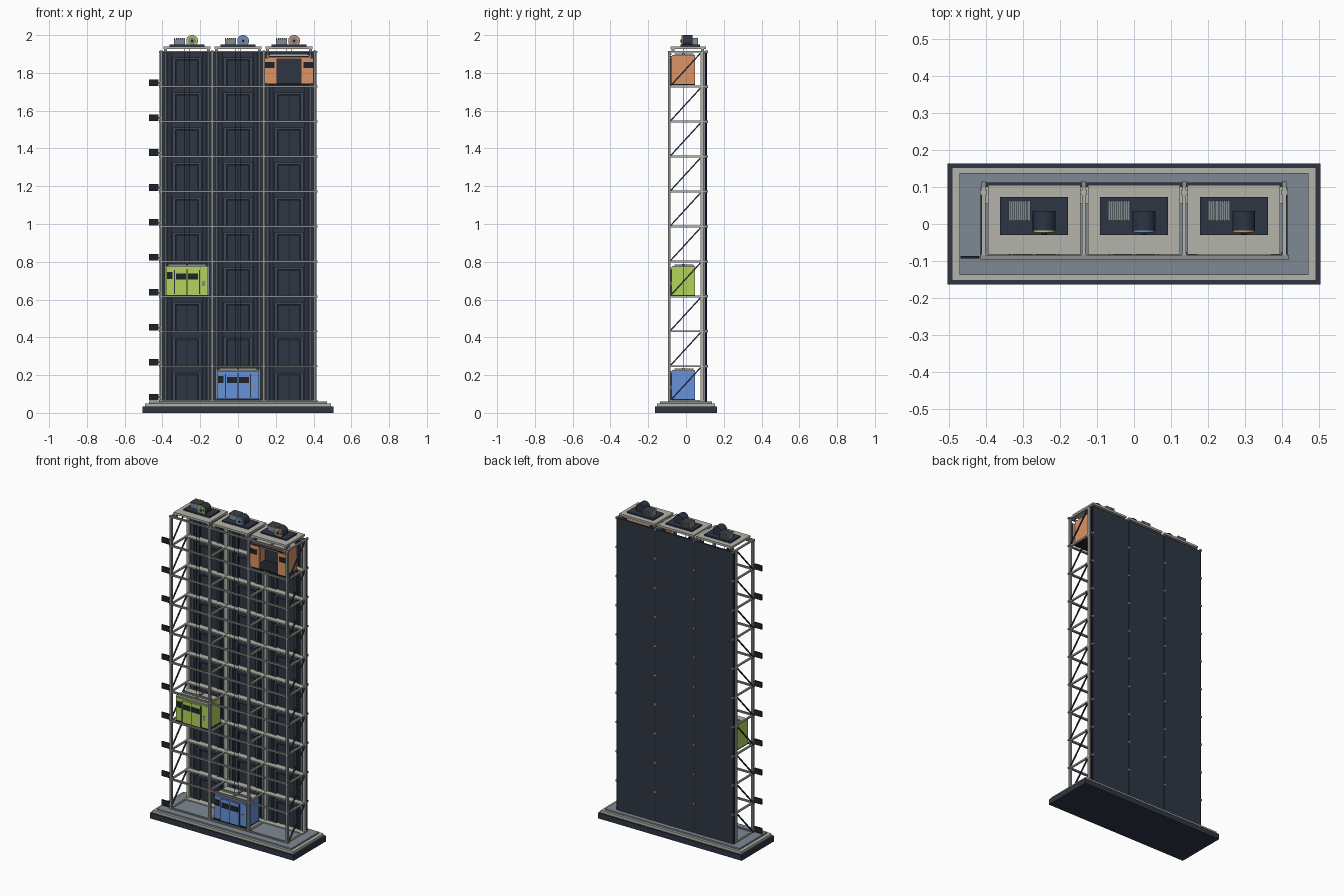
import bpy, bmesh, math
from mathutils import Matrix, Vector

old = bpy.data.objects.get("Cube")
if old:
    bpy.data.objects.remove(old, do_unlink=True)


def material(name, rgb):
    # sRGB bytes to linear
    lin = [((c / 255 + 0.055) / 1.055) ** 2.4 for c in rgb] + [1]
    m = bpy.data.materials.new(name)
    m.use_nodes = True
    m.diffuse_color = lin
    m.node_tree.nodes["Principled BSDF"].inputs["Base Color"].default_value = lin
    return m


NAVY = material("dark navy", (46, 54, 68))
SLATE = material("slate", (62, 72, 87))
STEEL = material("blue grey", (126, 138, 148))
POST = material("grey metal", (140, 144, 141))
BEIGE = material("warm grey", (180, 180, 171))
BLACK = material("near black", (30, 34, 42))
LIME = material("lime", (180, 212, 92))
BLUE = material("blue", (102, 146, 218))
ORANGE = material("orange", (218, 148, 102))


def finish(name, mat, bm):
    mesh = bpy.data.meshes.new(name)
    bm.to_mesh(mesh)
    bm.free()
    mesh.materials.append(mat)
    ob = bpy.data.objects.new(name, mesh)
    bpy.context.collection.objects.link(ob)
    return ob


def boxes(name, mat, items):
    # each item is x0, x1, y0, y1, z0, z1
    bm = bmesh.new()
    for x0, x1, y0, y1, z0, z1 in items:
        m = Matrix.Translation(((x0 + x1) / 2, (y0 + y1) / 2, (z0 + z1) / 2))
        bmesh.ops.create_cube(bm, size=1, matrix=m @ Matrix.Diagonal((x1 - x0, y1 - y0, z1 - z0, 1)))
    return finish(name, mat, bm)


def rods(name, mat, pairs, width):
    # square bars between two points
    bm = bmesh.new()
    for a, b in pairs:
        a, b = Vector(a), Vector(b)
        d = b - a
        m = Matrix.Translation((a + b) / 2) @ d.to_track_quat('Z', 'Y').to_matrix().to_4x4()
        bmesh.ops.create_cube(bm, size=1, matrix=m @ Matrix.Diagonal((width, width, d.length, 1)))
    return finish(name, mat, bm)


def drum(name, mat, x, z, radius, y0, y1):
    # cylinder lying along y
    bm = bmesh.new()
    m = Matrix.Translation((x, (y0 + y1) / 2, z)) @ Matrix.Rotation(math.pi / 2, 4, 'X')
    bmesh.ops.create_cone(bm, cap_ends=True, segments=28, radius1=radius, radius2=radius,
                          depth=y1 - y0, matrix=m)
    ob = finish(name, mat, bm)
    bpy.ops.object.select_all(action='DESELECT')
    ob.select_set(True)
    bpy.context.view_layer.objects.active = ob
    bpy.ops.object.shade_smooth_by_angle()


def slab(name, mat, x, y, z0, z1):
    boxes(name, mat, [(-x, x, -y, y, z0, z1)])


FLOORS, PITCH, BASE, TOP = 10, 0.185, 0.062, 1.915
LEVELS = [BASE + i * PITCH for i in range(FLOORS + 1)]
SHAFTS = (-0.27, 0, 0.27)
LINES = (-0.407, -0.136, 0.136, 0.407)

# stepped base
slab("base_plinth", NAVY, 0.505, 0.163, 0, 0.034)
slab("base_step", BEIGE, 0.493, 0.153, 0.034, 0.05)
slab("pit_floor", STEEL, 0.472, 0.138, 0.05, 0.06)

# upright posts, front and back
boxes("front_posts", POST, [(x - .007, x + .007, -.095, -.081, .06, TOP) for x in LINES])
boxes("back_posts", BEIGE, [(x - .009, x + .009, .078, .092, .06, TOP) for x in LINES])
boxes("guide_rails", STEEL, [(x + s * .115 - .004, x + s * .115 + .004, .084, .1, .06, TOP)
                             for x in SHAFTS for s in (-1, 1)])

# beams at every floor
boxes("front_beams", POST, [(-.417, .42, -.096, -.084, z - .005, z + .005) for z in LEVELS])
boxes("side_beams", BEIGE, [(x - .005, x + .005, -.085, .1, z - .005, z + .005)
                            for z in LEVELS for x in LINES])
boxes("landing_sills", BEIGE, [(-.415, .415, .055, .1, z - .004, z + .004) for z in LEVELS[:-1]])
boxes("beam_bolts", POST, [(x - .006, x + .006, .1, .117, z - .006, z + .006)
                           for z in LEVELS[1:] for x in LINES])

# diagonal braces on both ends
rods("side_braces", NAVY, [((x, -.082, z + .004), (x, .08, z + PITCH - .004))
                           for z in LEVELS[:-1] for x in (-.412, .412)], 0.007)

# back wall with ribs and a framed door at each floor
boxes("back_panels", NAVY, [(x - .133, x + .133, .1, .112, .06, TOP - .005) for x in SHAFTS])
boxes("panel_seams", BLACK, [(x - .006, x + .006, .1, .108, .06, TOP - .005) for x in LINES])
boxes("wall_ribs", SLATE, [(x + r - .004, x + r + .004, .086, .101, .06, TOP)
                           for x in SHAFTS for r in (-.1, -.087, .087, .1)])
frames, leaves, gaps = [], [], []
for x in SHAFTS:
    for z in LEVELS[:-1]:
        top = z + .155
        frames += [(x + s * .069 - .007, x + s * .069 + .007, .085, .101, z, top) for s in (-1, 1)]
        frames.append((x - .076, x + .076, .085, .101, top - .012, top))
        leaves += [(x + s * .027 - .025, x + s * .027 + .025, .094, .101, z, top - .02) for s in (-1, 1)]
        gaps.append((x - .062, x + .062, .098, .101, z, top - .012))
boxes("landing_door_frames", SLATE, frames)
boxes("landing_door_leaves", NAVY, leaves)
boxes("landing_door_recesses", BLACK, gaps)

# floor marker plates on the left-hand side of the front
boxes("floor_markers", BLACK, [(-.47, -.42, -.093, -.086, z + .004, z + .039) for z in LEVELS[:-1]])
boxes("marker_brackets", POST, [(-.425, -.41, -.092, -.087, z + .016, z + .024) for z in LEVELS[:-1]])


def car(tag, x, z, paint, opened):
    def add(part, mat, items):
        boxes(tag + "_car_" + part, mat, [(x + a, x + b, c, d, z + e, z + f) for a, b, c, d, e, f in items])

    # cabin shell
    add("shell", paint, [(-.112, -.106, -.075, .048, .006, .155), (.106, .112, -.075, .048, .006, .155),
                         (-.112, .112, .042, .048, .006, .155),
                         (-.112, -.064, -.077, -.07, .006, .155), (.064, .112, -.077, -.07, .006, .155),
                         (-.064, .064, -.077, -.07, .138, .155)])
    add("lining", NAVY, [(-.106, .106, .036, .042, .006, .15)])
    add("floor", BLACK, [(-.112, .112, -.08, .048, 0, .006)])
    add("sill", BLACK, [(-.113, .113, -.082, -.077, 0, .008)])
    add("roof", BEIGE, [(-.112, .112, -.075, .048, .155, .161)])
    add("roof_frame", POST, [(-.1, .1, -.02, -.008, .161, .17), (-.006, .006, -.06, .04, .161, .168)])

    # sliding doors with window plates
    shift = .064 if opened else 0
    doors, windows, edges = [], [], []
    for s in (-1, 1):
        c = s * (.033 + shift)
        doors.append((c - .0315, c + .0315, -.083, -.077, .008, .145))
        w = c + s * (.006 if opened else -.002)
        windows.append((w - .026, w + .026, -.085, -.083, .09, .122))
        e = c + s * .033
        edges.append((e - .003, e + .003, -.084, -.077, .012, .14))
    add("doors", paint, doors)
    add("door_windows", BLACK, windows)
    add("door_edges", NAVY, edges)
    add("door_track", NAVY if opened else paint, [(-.105, .105, -.083, -.077, .147, .154)])
    if opened:
        add("door_bar", BEIGE, [(-.1, .1, -.084, -.077, .161, .167)])
    else:
        # name plate and call panel
        add("plate", BLACK, [(-.106, -.076, -.081, -.077, .092, .128)])
        add("call_panel", STEEL, [(.08, .094, -.081, -.077, .055, .082)])
        add("centre_seam", BLACK, [(-.0015, .0015, -.082, -.077, .008, .145)])

    # hoisting ropes up to the machine
    rise = TOP + .02 - z
    add("ropes", BLACK, [(r - .001, r + .001, -.016, -.014, .165, rise) for r in (-.012, .012)])


car("lime", SHAFTS[0], LEVELS[3], LIME, False)
car("blue", SHAFTS[1], LEVELS[0] + .005, BLUE, False)
car("orange", SHAFTS[2], LEVELS[9] + .008, ORANGE, True)

# roof slabs with a hoisting machine on each
for tag, x, paint in zip(("lime", "blue", "orange"), SHAFTS, (LIME, BLUE, ORANGE)):
    boxes(tag + "_roof_slab", BEIGE, [(x - .125, x + .125, -.082, .105, 1.927, 1.94)])
    boxes(tag + "_roof_feet", POST, [(x + s * .115 - .008, x + s * .115 + .008, y - .008, y + .008, TOP - .005, 1.928)
                                     for s in (-1, 1) for y in (-.07, .088)])
    boxes(tag + "_machine_bed", NAVY, [(x - .092, x + .092, -.03, .073, 1.94, 1.949)])
    boxes(tag + "_motor", POST, [(x - .07, x - .01, .01, .062, 1.949, 1.977)])
    boxes(tag + "_motor_fins", STEEL, [(x - .07 + i * .0105, x - .063 + i * .0105, .008, .064, 1.949, 1.986)
                                       for i in range(6)])
    cx, cz = x + .027, 1.969
    drum(tag + "_drum", NAVY, cx, cz, .031, -.018, .035)
    drum(tag + "_sheave_rim", paint, cx, cz, .029, -.023, -.017)
    drum(tag + "_sheave_disc", STEEL, cx, cz, .02, -.025, -.02)
    drum(tag + "_sheave_hub", BLACK, cx, cz, .007, -.028, -.02)
